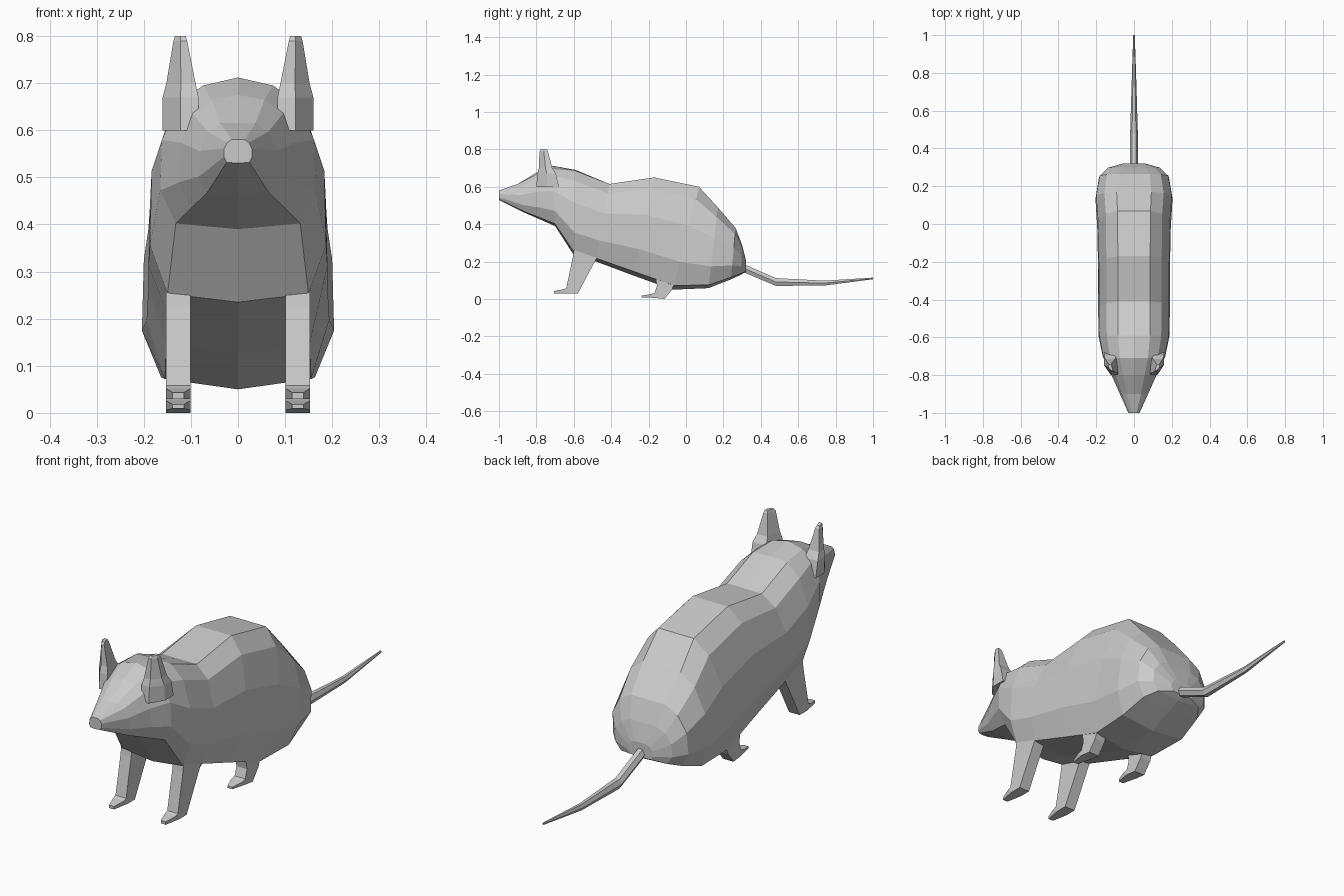
import bpy, bmesh, math
from mathutils import Vector


def loft(name, rings):
    """Skin equal-length closed rings and cap both ends."""
    bm = bmesh.new()
    vs = [[bm.verts.new(p) for p in r] for r in rings]
    for a, b in zip(vs, vs[1:]):
        for i in range(len(a)):
            j = (i + 1) % len(a)
            bm.faces.new((a[i], a[j], b[j], b[i]))
    bm.faces.new(vs[0])
    bm.faces.new(vs[-1])
    bmesh.ops.recalc_face_normals(bm, faces=bm.faces)
    me = bpy.data.meshes.new(name)
    bm.to_mesh(me)
    bm.free()
    ob = bpy.data.objects.new(name, me)
    bpy.context.collection.objects.link(ob)
    return ob


# Body and head: slanted rings (top y, top z, bottom y, bottom z, half width, crown)
stations = [
    (-1.00, .580, -1.00, .530, .030, 0),
    (-.90, .615, -.86, .460, .083, 0),
    (-.80, .665, -.78, .425, .125, .01),
    (-.71, .695, -.70, .390, .165, .017),
    (-.59, .685, -.60, .235, .187, .005),
    (-.41, .615, -.48, .200, .190, 0),
    (-.17, .650, -.28, .125, .190, 0),
    (.07, .600, -.07, .050, .194, 0),
    (.17, .490, .12, .058, .204, 0),
    (.265, .380, .24, .105, .185, 0),
    (.30, .290, .295, .130, .140, 0),
    (.32, .210, .32, .145, .060, 0),
]
# Half cross-section: (width fraction, fraction from top to bottom)
half = [(.45, .0), (.77, .12), (.98, .38), (1, .73), (.8, .96)]


def body_ring(ty, tz, by, bz, w, crown):
    def pt(x, t):
        return (x * w, ty + (by - ty) * t, tz + (bz - tz) * t)
    right = [pt(x, t) for x, t in half]
    left = [(-x, y, z) for x, y, z in reversed(right)]
    return [(0, ty, tz + crown)] + right + [(0, by, bz)] + left


loft("body", [body_ring(*s) for s in stations])

# Tail: tapering six-sided tube
path = [(.27, .185, .026), (.32, .160, .025), (.48, .091, .024),
        (.74, .085, .015), (1.0, .110, .005)]
loft("tail", [[(r * .85 * math.cos(k * math.pi / 3), y,
                z + r * math.sin(k * math.pi / 3)) for k in range(6)]
              for y, z, r in path])

# Leg sections: (front y, front z, back y, back z, half width)
front_leg = [
    (-.595, .290, -.46, .250, .026),
    (-.605, .225, -.490, .195, .026),
    (-.640, .058, -.578, .030, .026),
    (-.655, .052, -.630, .030, .026),
    (-.705, .043, -.705, .030, .012),
]
hind_leg = [
    (-.170, .150, -.04, .140, .026),
    (-.155, .070, -.075, .050, .026),
    (-.168, .032, -.115, .000, .026),
    (-.190, .026, -.165, .006, .026),
    (-.238, .018, -.238, .009, .012),
]
# Ear sections: (z, front y, back y, inner x, outer x, front-edge inset)
ear = [(.60, -.800, -.68, .085, .160),
       (.67, -.795, -.695, .084, .160),
       (.70, -.787, -.715, .090, .152),
       (.79, -.783, -.738, .108, .137),
       (.80, -.775, -.745, .111, .134)]

for side, s in (("left", -1), ("right", 1)):
    for name, secs in (("front_leg", front_leg), ("hind_leg", hind_leg)):
        c = .127 * s
        loft(f"{name}_{side}", [
            [(c - w, fy, fz), (c + w, fy, fz), (c + w, by, bz), (c - w, by, bz)]
            for fy, fz, by, bz, w in secs])
    loft(f"ear_{side}", [
        [(s * xi, fy, z), (s * (xi + xo) / 2, fy, z),
         (s * xo, (fy + by) / 2, z), (s * xo, by, z), (s * (xi + .01), by, z)]
        for z, fy, by, xi, xo in ear])
